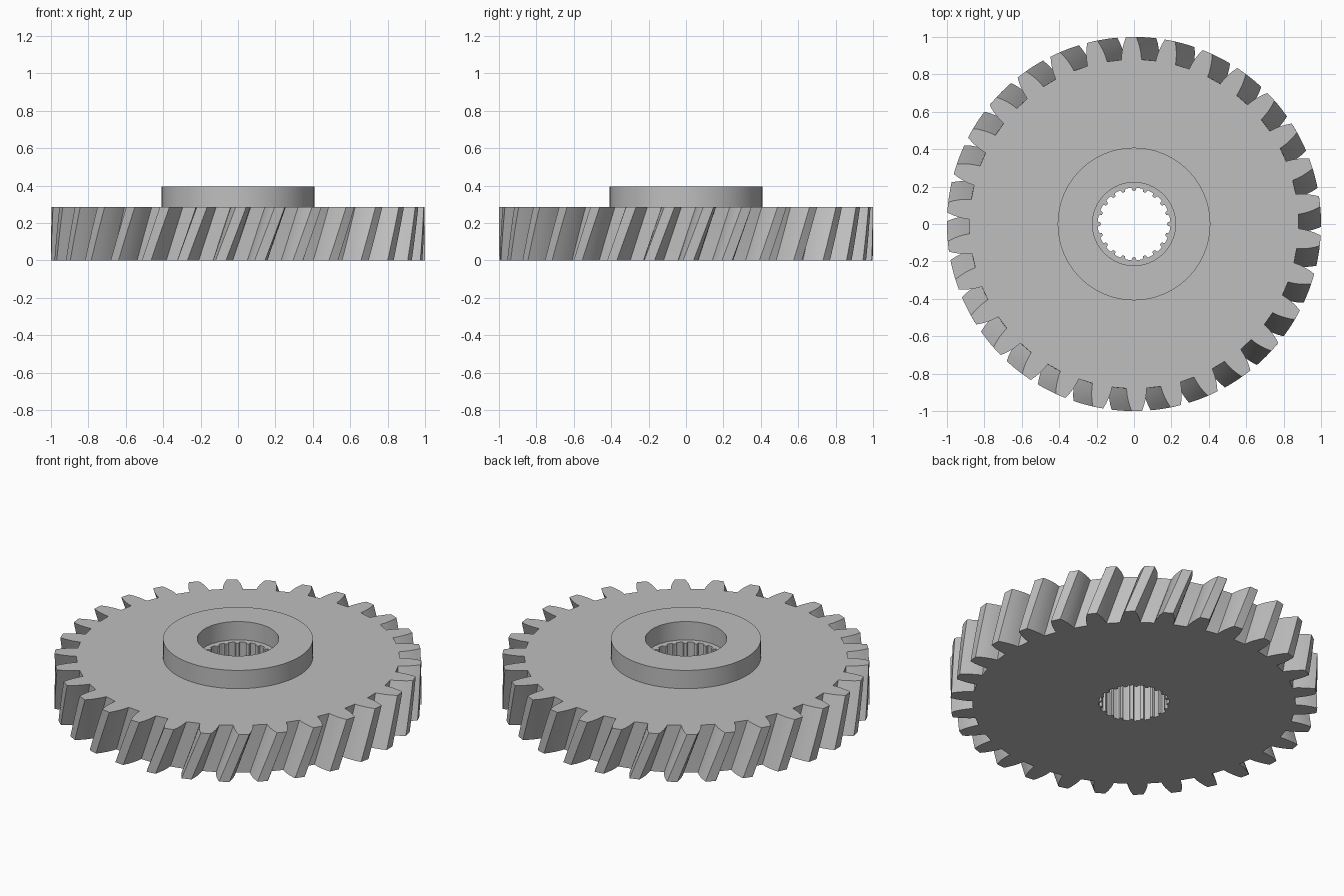
import bpy
import bmesh
from math import cos, sin, radians, tau

if "Cube" in bpy.data.objects:
    bpy.data.objects.remove(bpy.data.objects["Cube"])

TEETH, SPLINES = 30, 20
GEAR_TOP, HUB_TOP = 0.285, 0.395
HUB_R, RECESS_R = 0.408, 0.222
TWIST, PHASE = radians(6.2), radians(0.7)
LAYERS = 8

steel = bpy.data.materials.new("grey_steel")
steel.use_nodes = True
colour = (0.52, 0.52, 0.52, 1)
steel.diffuse_color = colour
steel.node_tree.nodes["Principled BSDF"].inputs["Base Color"].default_value = colour


def repeat_profile(points, count):
    """Repeat (degrees, radius) points around the axis."""
    return [(tau * i / count + radians(a), r) for i in range(count) for a, r in points]


def mirrored(half):
    """Mirror half a tooth about its centre line."""
    return [(-a, r) for a, r in half] + [(a, r) for a, r in reversed(half) if a > 0]


def add_loop(bm, polar, z, turn=0.0):
    verts = [bm.verts.new((r * cos(a + turn), r * sin(a + turn), z)) for a, r in polar]
    for i, v in enumerate(verts):
        bm.edges.new((v, verts[i - 1]))
    return verts


def wall(bm, low, high):
    for i in range(len(low)):
        bm.faces.new((low[i - 1], low[i], high[i], high[i - 1]))


def flat_ring(bm, outer, inner):
    """Fill the flat area between two closed loops."""
    edges = [bm.edges.get((loop[i - 1], loop[i])) for loop in (outer, inner) for i in range(len(loop))]
    bmesh.ops.triangle_fill(bm, edges=edges, use_beauty=True, normal=(0, 0, 1))


def finish(bm, name):
    bmesh.ops.recalc_face_normals(bm, faces=bm.faces[:])
    mesh = bpy.data.meshes.new(name)
    bm.to_mesh(mesh)
    bm.free()
    mesh.materials.append(steel)
    obj = bpy.data.objects.new(name, mesh)
    bpy.context.collection.objects.link(obj)
    bpy.ops.object.select_all(action="DESELECT")
    obj.select_set(True)
    bpy.context.view_layer.objects.active = obj
    bpy.ops.object.shade_smooth_by_angle(angle=radians(25))
    return obj


# Cross-sections
tooth = mirrored([(3.5, 0.88), (3.25, 0.91), (2.85, 0.94), (2.3, 0.97), (1.6, 1.0), (0, 1.0)])
spline = mirrored([(5.4, 0.194), (3.6, 0.191), (2.7, 0.179), (0, 0.177)])
gear_outline = repeat_profile(tooth, TEETH)
bore_outline = repeat_profile(spline, SPLINES)
hub_circle = repeat_profile([(0, HUB_R)], 96)
recess_circle = repeat_profile([(0, RECESS_R)], 96)

# Helical gear body with splined bore
bm = bmesh.new()
rings = [add_loop(bm, gear_outline, GEAR_TOP * i / LAYERS, PHASE + TWIST * i / LAYERS)
         for i in range(LAYERS + 1)]
for low, high in zip(rings, rings[1:]):
    wall(bm, low, high)
bore_low = add_loop(bm, bore_outline, 0)
bore_high = add_loop(bm, bore_outline, GEAR_TOP)
wall(bm, bore_low, bore_high)
flat_ring(bm, rings[0], bore_low)
flat_ring(bm, rings[-1], add_loop(bm, hub_circle, GEAR_TOP))
flat_ring(bm, add_loop(bm, recess_circle, GEAR_TOP), bore_high)
finish(bm, "gear_body")

# Raised hub with a wider plain recess
bm = bmesh.new()
outer_low, outer_high = (add_loop(bm, hub_circle, z) for z in (GEAR_TOP, HUB_TOP))
inner_low, inner_high = (add_loop(bm, recess_circle, z) for z in (GEAR_TOP, HUB_TOP))
wall(bm, outer_low, outer_high)
wall(bm, inner_low, inner_high)
flat_ring(bm, outer_high, inner_high)
finish(bm, "hub")
